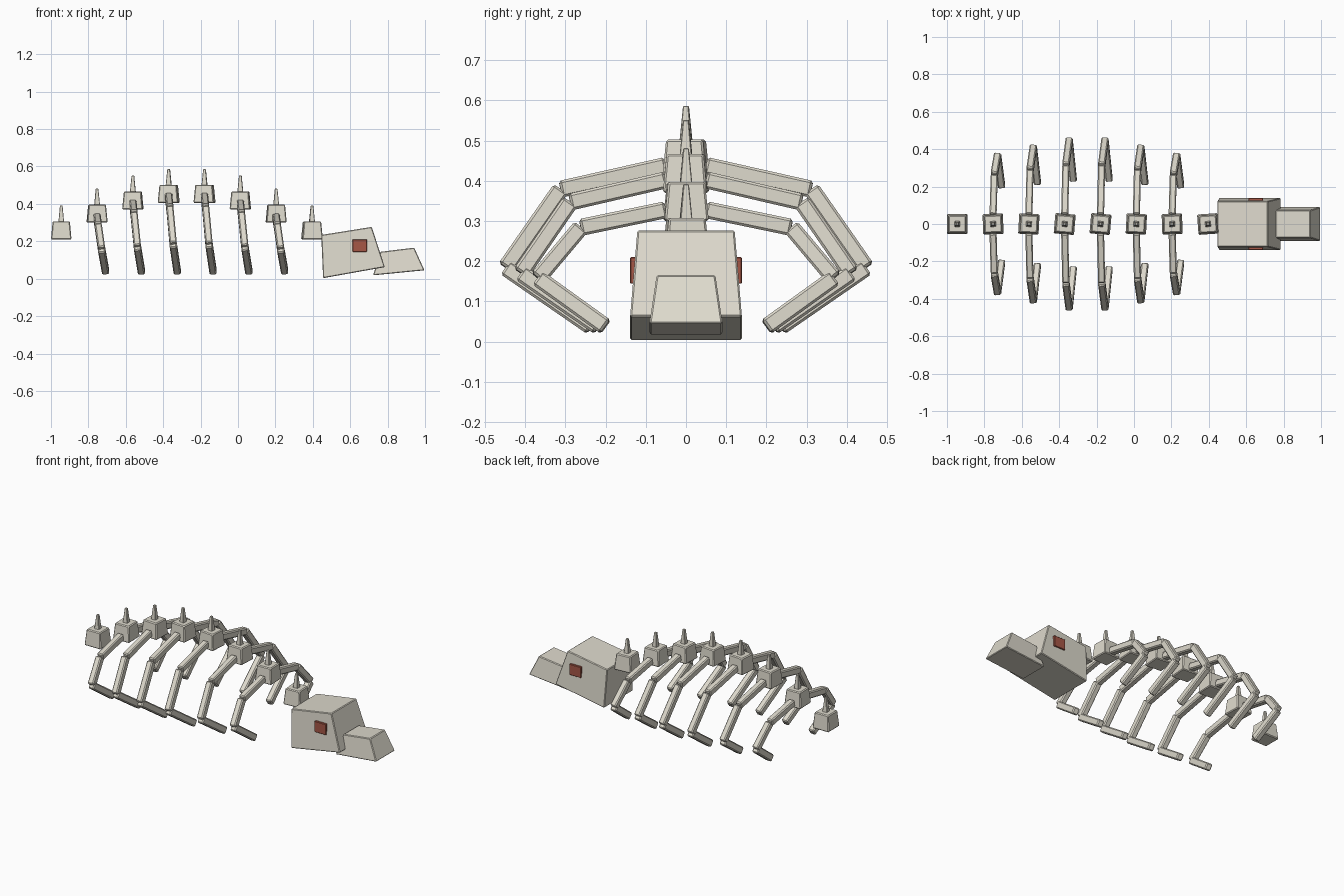
import bpy, bmesh
from math import radians
from mathutils import Vector, Matrix

cube = bpy.data.objects.get("Cube")
if cube:
    bpy.data.objects.remove(cube)


def make_material(name, rgb):
    mat = bpy.data.materials.new(name)
    mat.use_nodes = True
    mat.diffuse_color = (*rgb, 1)
    mat.node_tree.nodes["Principled BSDF"].inputs["Base Color"].default_value = (*rgb, 1)
    return mat


bone = make_material("pale bone", (0.73, 0.70, 0.61))
red = make_material("dull red", (0.38, 0.095, 0.062))


def hull(name, points, mat=bone, bevel=0.004):
    """Convex block around a few corner points."""
    bm = bmesh.new()
    for p in points:
        bm.verts.new(p)
    bmesh.ops.convex_hull(bm, input=bm.verts)
    bmesh.ops.dissolve_limit(bm, angle_limit=radians(2), verts=bm.verts, edges=bm.edges)
    bmesh.ops.recalc_face_normals(bm, faces=bm.faces)
    mesh = bpy.data.meshes.new(name)
    bm.to_mesh(mesh)
    bm.free()
    mesh.materials.append(mat)
    obj = bpy.data.objects.new(name, mesh)
    bpy.context.collection.objects.link(obj)
    if bevel:
        mod = obj.modifiers.new("Bevel", "BEVEL")
        mod.width = bevel
        mod.segments = 1
    return obj


def frustum(name, x, z0, z1, r0, r1, yaw, bevel):
    """Square block tapering upwards."""
    turn = Matrix.Rotation(yaw, 3, "Z")
    return hull(name, [turn @ Vector((sx * r, sy * r, z)) + Vector((x, 0, 0))
                       for z, r in ((z0, r0), (z1, r1))
                       for sx in (-1, 1) for sy in (-1, 1)], bevel=bevel)


def bar(name, a, b, width, depth):
    """Straight beam from a to b, its width along x."""
    a, b = Vector(a), Vector(b)
    axis = (b - a).normalized()
    across = (Vector((1, 0, 0)) - axis * axis.x).normalized()
    other = axis.cross(across)
    return hull(name, [p + across * sx * width / 2 + other * sy * depth / 2
                       for p in (a, b) for sx in (-1, 1) for sy in (-1, 1)], bevel=0.006)


# Rib paths: (sideways, height) of shoulder, elbow, wrist and tip
RIBS = (
    ((0.05, 0.328), (0.262, 0.284), (0.368, 0.158), (0.200, 0.037)),
    ((0.05, 0.402), (0.288, 0.347), (0.410, 0.170), (0.217, 0.037)),
    ((0.05, 0.438), (0.312, 0.379), (0.448, 0.184), (0.235, 0.037)),
)
BASE = (0.210, 0.300, 0.370, 0.405)
DRIFT = (0, 0.006, 0.024, 0.046)
SPACING = 0.1915

# Arched spine of eight vertebrae, six of them carrying ribs
for i in range(8):
    x = -0.945 + i * SPACING
    level = min(i, 7 - i)
    z = BASE[level]
    yaw = radians((0, 2, -3, -5, -5, -3, 2, 4)[i])
    frustum(f"vertebra_{i + 1}", x, z, z + 0.097, 0.055, 0.046, yaw, 0.005)
    frustum(f"spine_spike_{i + 1}", x, z + 0.09, z + 0.181, 0.0155, 0.007, yaw, 0.002)
    if level == 0:
        continue
    for side, label in ((1, "back"), (-1, "front")):
        path = [(x + dx, side * y, h) for dx, (y, h) in zip(DRIFT, RIBS[level - 1])]
        for n, part in enumerate(("upper", "middle", "lower")):
            bar(f"rib_{part}_{label}_{i + 1}", path[n], path[n + 1], 0.038, 0.042)


def skull_block(name, outline, bevel):
    """Block from a side outline of (x, z, half width)."""
    return hull(name, [(x, s * w, z) for x, z, w in outline for s in (-1, 1)], bevel=bevel)


# Skull and snout
skull_block("skull", ((0.455, 0.003, 0.139), (0.785, 0.062, 0.139),
                      (0.715, 0.277, 0.121), (0.445, 0.234, 0.123)), 0.004)
skull_block("snout", ((0.722, 0.018, 0.091), (0.997, 0.045, 0.091),
                      (0.942, 0.166, 0.073), (0.762, 0.144, 0.073)), 0.004)

# Red eyes set into the sides of the skull
for s, label in ((1, "back"), (-1, "front")):
    hull(f"eye_{label}", [(x, s * y, z) for x in (0.613, 0.69)
                          for y in (0.11, 0.139) for z in (0.144, 0.21)], red, 0.002)
